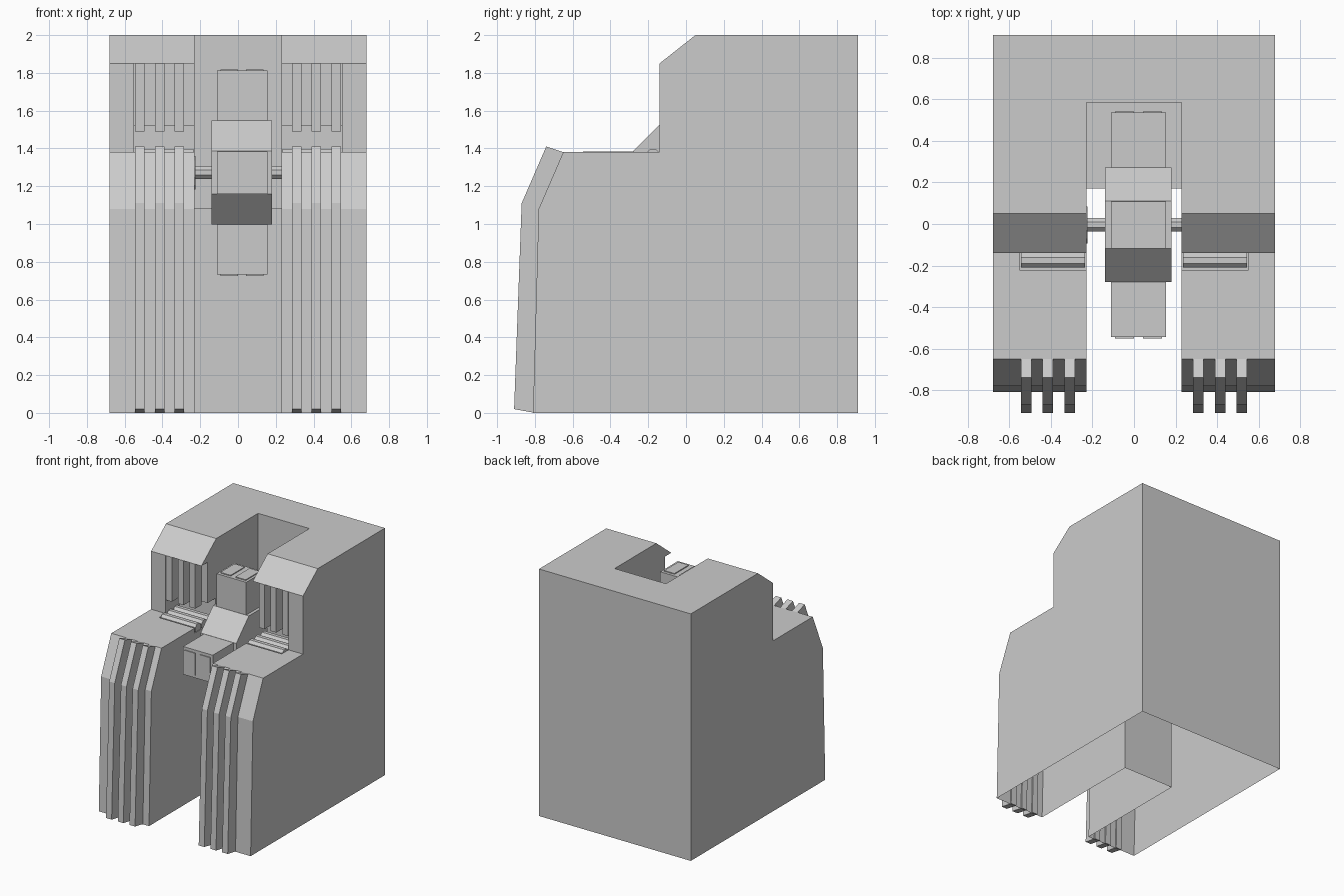
import bpy, bmesh, math
from mathutils import Matrix, Vector

old = bpy.data.objects.get("Cube")
if old:
    bpy.data.objects.remove(old, do_unlink=True)

grey = bpy.data.materials.new("plain grey")
grey.use_nodes = True
COLOUR = (0.6, 0.6, 0.6, 1)
grey.diffuse_color = COLOUR
grey.node_tree.nodes["Principled BSDF"].inputs["Base Color"].default_value = COLOUR


def finish(name, bm):
    bmesh.ops.recalc_face_normals(bm, faces=bm.faces)
    mesh = bpy.data.meshes.new(name)
    bm.to_mesh(mesh)
    bm.free()
    mesh.materials.append(grey)
    obj = bpy.data.objects.new(name, mesh)
    bpy.context.collection.objects.link(obj)
    return obj


def prism(name, profile, x0, x1):
    """Extrude a (y, z) outline along x."""
    bm = bmesh.new()
    face = bm.faces.new([bm.verts.new((x0, y, z)) for y, z in profile])
    new = bmesh.ops.extrude_face_region(bm, geom=[face])["geom"]
    bmesh.ops.translate(bm, vec=(x1 - x0, 0, 0),
                        verts=[v for v in new if isinstance(v, bmesh.types.BMVert)])
    return finish(name, bm)


def box(name, x, y, z):
    return prism(name, [(y[0], z[0]), (y[1], z[0]), (y[1], z[1]), (y[0], z[1])], *x)


def ngon(y, z, r, n):
    return [(y + r * math.cos((i + .5) * math.tau / n),
             z + r * math.sin((i + .5) * math.tau / n)) for i in range(n)]


def span(side, a, b):
    return tuple(sorted((side * a, side * b)))


# Housing: side outline with the centre slot and the bays cut out
housing = prism("housing", [(.91, 0), (.91, 2), (.05, 2), (-.14, 1.85), (-.14, 1.38),
                            (-.65, 1.38), (-.78, 1.08), (-.81, 0)], -.68, .68)
cutters = [box("slot_cutter", (-.23, .23), (-1, .17), (-.5, 2.5)),
           box("rear_slot_cutter", (-.23, .23), (.1, .585), (1.085, 2.5))]
for side, label in ((1, "left"), (-1, "right")):
    cutters += [box(label + "_bay_cutter", span(side, .2, .55), (-.225, .04), (1.34, 1.52)),
                box(label + "_grille_cutter", span(side, .2, .55), (-.3, -.06), (1.45, 1.85))]
for cutter in cutters:
    cutter.hide_render = True
    mod = housing.modifiers.new(cutter.name, "BOOLEAN")
    mod.operation, mod.solver, mod.object = "DIFFERENCE", "EXACT", cutter
bpy.context.view_layer.update()
cut = housing.evaluated_get(bpy.context.evaluated_depsgraph_get())
bm = bmesh.new()
bm.from_mesh(cut.to_mesh())
cut.to_mesh_clear()
housing.modifiers.clear()

# The housing is a shell, open underneath
under = [f for f in bm.faces if all(v.co.z < .001 for v in f.verts)]
bmesh.ops.delete(bm, geom=under, context="FACES")
bm.to_mesh(housing.data)
bm.free()
for cutter in cutters:
    bpy.data.objects.remove(cutter, do_unlink=True)

# Front ribs, grille bars and rollers on each side
RIB = [(-.80, 0), (-.91, .02), (-.87, 1.11), (-.74, 1.41), (-.65, 1.38), (-.77, 1.08)]
for side, label in ((1, "left"), (-1, "right")):
    for i in range(3):
        x = .285 + i * .105
        prism(f"{label}_rib_{i + 1}", RIB, *span(side, x, x + .05))
        box(f"{label}_grille_bar_{i + 1}", span(side, x, x + .05), (-.14, -.06), (1.49, 1.85))
        prism(f"{label}_roller_{i + 1}", ngon(-.175 + i * .08, 1.362, .038, 8),
              *span(side, .235, .545))

# Rotating hub: octagonal core on an axle
CY, CZ, MID = -.004, 1.272, .02
prism("hub_core", ngon(CY, CZ, .275 / math.cos(math.pi / 8), 8), -.14, .18)
prism("hub_axle", ngon(CY, CZ, .036, 8), -.23, .23)
prism("axle_plate", ngon(CY, CZ, .092, 12), -.23, -.224)

# Four arms, each with two end pads
names = ("top", "front", "bottom", "rear")
for k, name in enumerate(names):
    turn = Matrix.Translation((0, CY, CZ)) @ Matrix.Rotation(k * math.pi / 2, 4, "X")
    arm = box(name + "_arm", (-.11, .155), (-.113, .113), (.25, .54))
    pads = [box(f"{name}_pad_{i + 1}", (x, x + .092), (-.09, .09), (.535, .547))
            for i, x in enumerate((-.092, .043))]
    for part in [arm] + pads:
        part.data.transform(turn)
